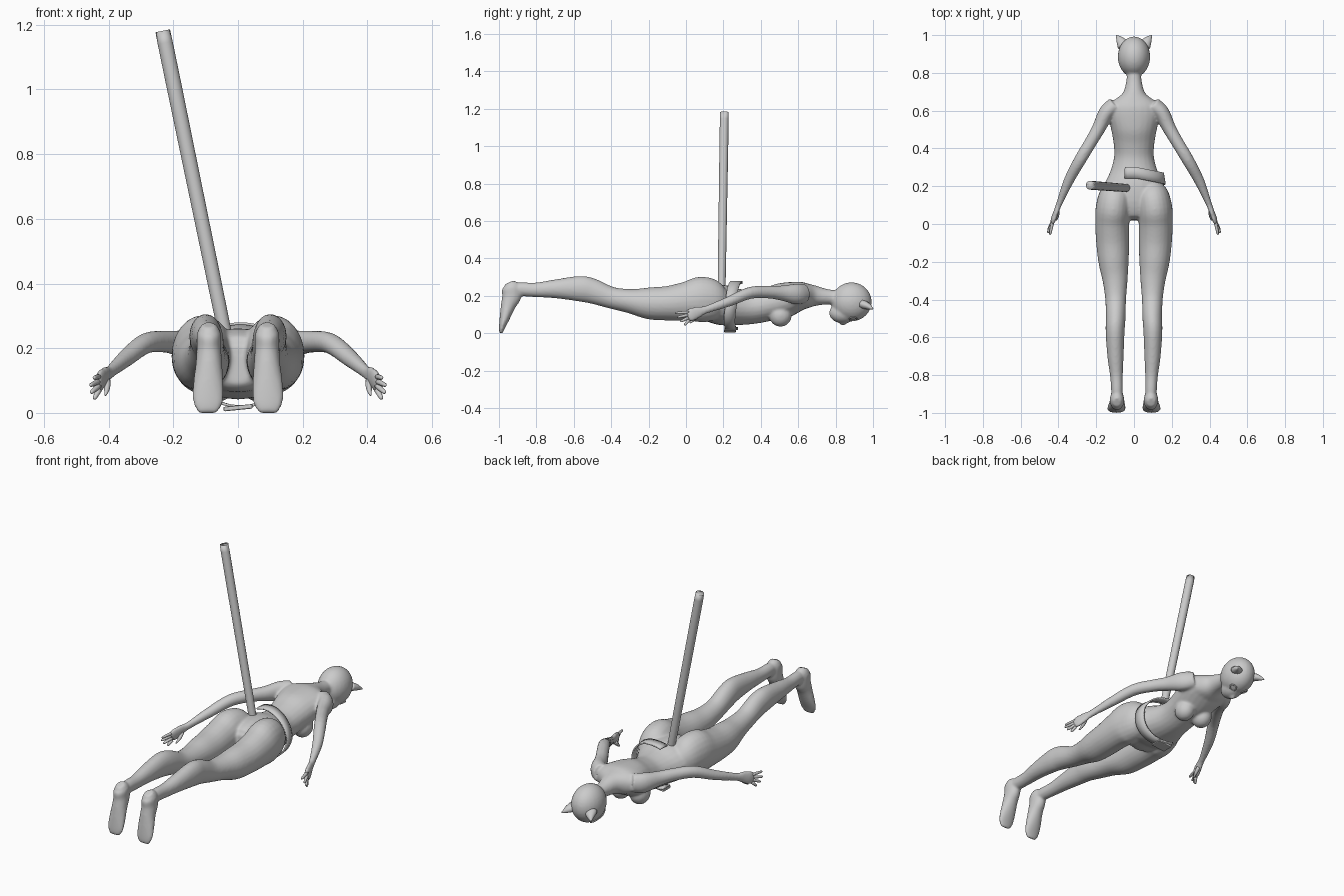
import bpy, bmesh, math
from mathutils import Vector, Matrix

if "Cube" in bpy.data.objects:
    bpy.data.objects.remove(bpy.data.objects["Cube"])

GREY = (0.6, 0.6, 0.6, 1)
mat = bpy.data.materials.new("plain grey")
mat.use_nodes = True
mat.diffuse_color = GREY
mat.node_tree.nodes["Principled BSDF"].inputs["Base Color"].default_value = GREY


def loft(bm, rows, sides=24, steps=4):
    """Skin ellipses (x, y, z, half width, half depth) along a smooth path."""
    rows = [Vector(r) for r in rows]
    ext = [rows[0] * 2 - rows[1]] + rows + [rows[-1] * 2 - rows[-2]]
    path = []
    for i in range(1, len(ext) - 2):
        p, q, r, s = ext[i - 1:i + 3]
        for k in range(steps):
            t = k / steps
            path.append(q + (r - p) * t / 2 + (p - q * 2.5 + r * 2 - s / 2) * t * t
                        + (q * 3 - p - r * 3 + s) * t ** 3 / 2)
    path.append(rows[-1])
    rings = []
    for i, row in enumerate(path):
        tan = Vector((path[min(i + 1, len(path) - 1)] - path[max(i - 1, 0)])[:3]).normalized()
        side = Vector((1, 0, 0))
        side = (side - tan * side.dot(tan)).normalized()
        up = tan.cross(side)
        ring = []
        for k in range(sides):
            a = math.tau * k / sides
            ring.append(bm.verts.new(Vector(row[:3]) + side * row[3] * math.cos(a)
                                     + up * row[4] * math.sin(a)))
        rings.append(ring)
    for a, b in zip(rings, rings[1:]):
        for k in range(sides):
            n = (k + 1) % sides
            bm.faces.new((a[k], a[n], b[n], b[k]))
    bm.faces.new(rings[0][::-1])
    bm.faces.new(rings[-1])


def ball(bm, centre, radii, turn=Matrix()):
    bmesh.ops.create_uvsphere(bm, u_segments=24, v_segments=16, radius=1,
                              matrix=Matrix.Translation(centre) @ turn @ Matrix.Diagonal((*radii, 1)))


def mirrored(rows, s):
    return [(r[0] * s, *r[1:]) for r in rows]


def finish(bm, name):
    bmesh.ops.recalc_face_normals(bm, faces=bm.faces)
    mesh = bpy.data.meshes.new(name)
    bm.to_mesh(mesh)
    bm.free()
    mesh.materials.append(mat)
    mesh.shade_smooth()
    ob = bpy.data.objects.new(name, mesh)
    bpy.context.collection.objects.link(ob)
    return ob


# Body: torso, head and limbs fused into one skin
bm = bmesh.new()
torso = [(.82, .19, .036, .036), (.75, .195, .042, .042), (.69, .2, .062, .055),
         (.645, .2, .12, .068), (.6, .197, .14, .08), (.52, .175, .125, .095),
         (.44, .155, .11, .09), (.36, .14, .105, .09), (.28, .14, .125, .097),
         (.2, .15, .16, .108), (.12, .16, .17, .1), (.05, .15, .12, .085), (.02, .15, .06, .06)]
loft(bm, [(0, *r) for r in torso])
ball(bm, (0, .885, .168), (.086, .108, .104))
ball(bm, (0, .84, .108), (.055, .075, .055))
ball(bm, (0, .84, .055), (.011, .02, .014))

leg = [(.08, .22, .17, .05, .05), (.095, .16, .175, .085, .105), (.11, .08, .18, .093, .122),
       (.115, 0, .17, .09, .105), (.113, -.1, .16, .087, .092), (.108, -.2, .16, .08, .085),
       (.1, -.3, .172, .066, .065), (.097, -.4, .19, .055, .058), (.097, -.5, .225, .052, .067),
       (.1, -.57, .238, .05, .068), (.098, -.7, .237, .043, .05), (.093, -.8, .232, .034, .039),
       (.09, -.88, .235, .031, .037), (.09, -.94, .235, .03, .032)]
foot = [(.09, -.945, .272, .022, .025), (.09, -.935, .245, .037, .05), (.09, -.932, .2, .038, .052),
        (.09, -.95, .15, .041, .04), (.092, -.97, .08, .048, .027), (.093, -.984, .03, .046, .016),
        (.093, -.99, 0, .03, .009)]
arm = [(.1, .635, .215, .04, .05), (.145, .59, .21, .042, .055), (.185, .51, .215, .036, .04),
       (.225, .44, .22, .033, .034), (.285, .34, .215, .032, .032), (.345, .23, .17, .027, .027),
       (.395, .11, .127, .016, .021), (.41, .07, .115, .014, .03), (.425, .03, .1, .014, .036),
       (.433, .005, .09, .01, .03)]
for s in (1, -1):
    for limb in (leg, foot, arm):
        loft(bm, mirrored(limb, s))
    ball(bm, (s * .06, .505, .095), (.053, .06, .06))
body = finish(bm, "body")
fuse = body.modifiers.new("fuse", 'REMESH')
fuse.mode = 'VOXEL'
fuse.voxel_size = .007
fuse.use_smooth_shade = True
relax = body.modifiers.new("relax", 'SMOOTH')
relax.factor = .5
relax.iterations = 6

# Fingers, pointed ears and eye rims, on both sides
tips = [(.445, -.058, .108), (.457, -.048, .085), (.455, -.03, .062), (.445, -.008, .043)]
for s, label in ((1, "left"), (-1, "right")):
    bm = bmesh.new()
    for i, tip in enumerate(tips):
        root = Vector((.43, .015, .112 - i * .014))
        end = Vector(tip)
        rows = [(*root.lerp(end, t), r, r) for t, r in ((0, .009), (.5, .008), (.9, .006), (1, .002))]
        loft(bm, mirrored(rows, s), 10, 2)
    thumb = [(.405, .07, .1, .011, .011), (.405, .045, .075, .009, .009), (.41, .02, .055, .003, .003)]
    loft(bm, mirrored(thumb, s), 10, 3)
    finish(bm, label + "_fingers")

    bm = bmesh.new()
    ear = [(.055, .945, .155, .034, .024), (.072, .972, .145, .023, .018),
           (.086, .99, .135, .01, .009), (.094, 1, .13, .002, .002)]
    loft(bm, mirrored(ear, s), 14, 3)
    finish(bm, label + "_ear")

    bpy.ops.mesh.primitive_torus_add(major_segments=24, minor_segments=8, major_radius=.019,
                                     minor_radius=.004, location=(s * .038, .893, .077),
                                     rotation=(0, s * -.45, 0))
    rim = bpy.context.object
    rim.name = label + "_eye_rim"
    rim.data.materials.append(mat)
    rim.data.shade_smooth()

# Pole with rounded ends, leaning to one side
bm = bmesh.new()
low, high = Vector((-.035, .19, .22)), Vector((-.23, .205, 1.168))
rows = [(*low.lerp(high, t), r, r) for t, r in
        ((0, .018), (.03, .021), (.5, .0225), (.975, .0235), (.988, .02), (.996, .012), (1, .003))]
loft(bm, rows, 24, 3)
finish(bm, "pole")

# Open sash from the back round the left hip to the belly
bm = bmesh.new()
count = 36
strip = []
for i in range(count + 1):
    a = math.radians(112 - 224 * i / count)
    c, sn = math.cos(a), math.sin(a)
    x, z = .008 + .155 * c, .148 + .132 * sn
    mid = .272 - .03 * max(c, 0) - .025 * max(-sn, 0)
    strip.append([bm.verts.new((x * k, mid + d, z)) for d, k in ((.03, .97), (0, 1), (-.03, 1.03))])
for a, b in zip(strip, strip[1:]):
    for k in range(2):
        bm.faces.new((a[k], a[k + 1], b[k + 1], b[k]))
sash = finish(bm, "sash")
sash.modifiers.new("thickness", 'SOLIDIFY').thickness = .008

# Clasp on the belly side of the sash
bm = bmesh.new()
bmesh.ops.create_cube(bm, size=1, matrix=Matrix.Translation((.0, .235, .016))
                      @ Matrix.Rotation(-.1, 4, 'Y') @ Matrix.Diagonal((.09, .065, .014, 1)))
clasp = finish(bm, "clasp")
clasp.data.shade_flat()
bevel = clasp.modifiers.new("soft edge", 'BEVEL')
bevel.width = .004
bevel.segments = 2
